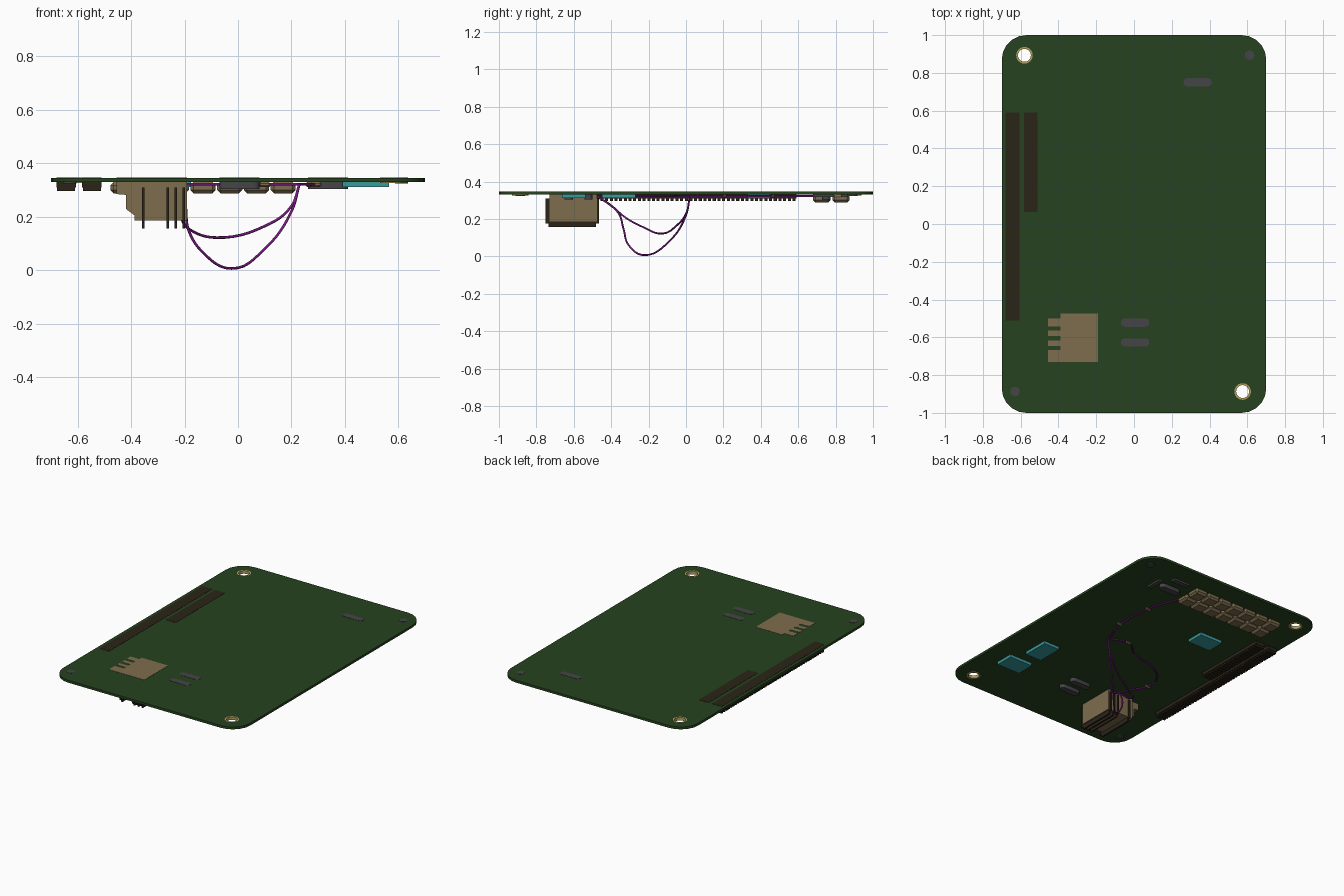
import bpy, bmesh, math
from mathutils import Matrix, Vector

if "Cube" in bpy.data.objects:
    bpy.data.objects.remove(bpy.data.objects["Cube"])


def mat(name, r, g, b):
    m = bpy.data.materials.new(name)
    m.diffuse_color = (r, g, b, 1)
    m.use_nodes = True
    m.node_tree.nodes["Principled BSDF"].inputs["Base Color"].default_value = m.diffuse_color
    return m


GREEN = mat("board_green", 0.02, 0.055, 0.014)
BEIGE = mat("beige_plastic", 0.21, 0.155, 0.075)
DARK = mat("dark_plastic", 0.024, 0.018, 0.009)
STEEL = mat("grey_steel", 0.06, 0.06, 0.065)
TEAL = mat("teal_chip", 0.04, 0.33, 0.34)
PURPLE = mat("purple_wire", 0.2, 0.01, 0.24)
BRASS = mat("brass", 0.45, 0.36, 0.12)
TOP, UNDER = 0.346, 0.33


def finish(name, bm, m):
    bmesh.ops.recalc_face_normals(bm, faces=bm.faces[:])
    me = bpy.data.meshes.new(name)
    bm.to_mesh(me)
    bm.free()
    ob = bpy.data.objects.new(name, me)
    bpy.context.collection.objects.link(ob)
    me.materials.append(m)
    return ob


def boxes(name, spans, m, bevel=0):
    """One object made of boxes, each (x0, x1, y0, y1, z0, z1)."""
    bm = bmesh.new()
    for x0, x1, y0, y1, z0, z1 in spans:
        c = Vector(((x0 + x1) / 2, (y0 + y1) / 2, (z0 + z1) / 2))
        s = Matrix.Diagonal((x1 - x0, y1 - y0, z1 - z0, 1))
        bmesh.ops.create_cube(bm, size=1, matrix=Matrix.Translation(c) @ s)
    ob = finish(name, bm, m)
    if bevel:
        b = ob.modifiers.new("Bevel", 'BEVEL')
        b.width, b.segments = bevel, 1
    return ob


def arc(cx, cy, r, a0=0, a1=360, n=24):
    closed = a1 - a0 == 360
    return [(cx + r * math.cos(math.radians(a0 + (a1 - a0) * i / n)),
             cy + r * math.sin(math.radians(a0 + (a1 - a0) * i / n)))
            for i in range(n if closed else n + 1)]


def plate(name, loops, z0, z1, m):
    """Filled flat outline (later loops are holes) extruded from z0 to z1."""
    cu = bpy.data.curves.new(name, 'CURVE')
    cu.dimensions, cu.fill_mode, cu.extrude = '2D', 'BOTH', (z1 - z0) / 2
    for pts in loops:
        sp = cu.splines.new('POLY')
        sp.points.add(len(pts) - 1)
        for p, (x, y) in zip(sp.points, pts):
            p.co = (x, y, 0, 1)
        sp.use_cyclic_u = True
    ob = bpy.data.objects.new(name, cu)
    bpy.context.collection.objects.link(ob)
    ob.location.z = (z0 + z1) / 2
    cu.materials.append(m)
    bpy.ops.object.select_all(action='DESELECT')
    ob.select_set(True)
    bpy.context.view_layer.objects.active = ob
    bpy.ops.object.convert(target='MESH')
    return bpy.context.object


def extrude_y(name, profile, ranges, m):
    """XZ profile swept over each y range."""
    bm = bmesh.new()
    for y0, y1 in ranges:
        f = bm.faces.new([bm.verts.new((x, y0, z)) for x, z in profile])
        g = bmesh.ops.extrude_face_region(bm, geom=[f])
        vs = [v for v in g["geom"] if isinstance(v, bmesh.types.BMVert)]
        bmesh.ops.translate(bm, verts=vs, vec=(0, y1 - y0, 0))
    return finish(name, bm, m)


def wire(name, pts):
    cu = bpy.data.curves.new(name, 'CURVE')
    cu.dimensions, cu.bevel_depth, cu.bevel_resolution = '3D', 0.005, 2
    cu.resolution_u, cu.use_fill_caps = 6, True
    sp = cu.splines.new('BEZIER')
    sp.bezier_points.add(len(pts) - 1)
    for p, co in zip(sp.bezier_points, pts):
        p.co = co
        p.handle_left_type = p.handle_right_type = 'AUTO'
    ob = bpy.data.objects.new(name, cu)
    bpy.context.collection.objects.link(ob)
    cu.materials.append(PURPLE)


# board with rounded corners and two mounting holes
holes = [(-0.58, 0.893), (0.575, -0.887)]
R = 0.13
outline = []
for k, (sx, sy) in enumerate([(1, 1), (-1, 1), (-1, -1), (1, -1)]):
    outline += arc(sx * (0.7 - R), sy * (1 - R), R, 90 * k, 90 * k + 90, 5)
plate("board", [outline] + [arc(x, y, 0.038) for x, y in holes], UNDER, TOP, GREEN)
for i, (x, y) in enumerate(holes):
    plate(f"mounting_ring_{i+1}", [arc(x, y, 0.044), arc(x, y, 0.034)], UNDER - 0.004, TOP + 0.0005, BRASS)
for i, (x, y) in enumerate([(0.612, 0.893), (-0.63, -0.887)]):
    plate(f"corner_plug_{i+1}", [arc(x, y, 0.025)], UNDER - 0.006, TOP + 0.0015, STEEL)

# pin headers: a base strip with a row of ribs underneath
for name, x0, x1, y0, y1 in [("long_header", -0.68, -0.607, -0.512, 0.59),
                             ("short_header", -0.583, -0.51, 0.063, 0.59)]:
    n = round((y1 - y0) / 0.025)
    p = (y1 - y0) / n
    spans = [(x0, x1, y0, y1, 0.309, TOP + 0.0015)]
    for i in range(n):
        yc = y0 + (i + 0.5) * p
        spans.append((x0 + 0.003, x1 - 0.003, yc - 0.008, yc + 0.008, 0.296, 0.31))
    boxes(name, spans, DARK)

# two rows of relay cells
boxes("relay_cells", [(-0.478 + 0.1 * i, -0.384 + 0.1 * i, y, y + 0.092, 0.288, UNDER)
                      for i in range(7) for y in (0.68, 0.782)], BEIGE, 0.012)

# large terminal block with stepped comb teeth and wrapping straps
boxes("terminal_block", [(-0.388, -0.19, -0.73, -0.475, 0.186, TOP + 0.0015)], BEIGE)
extrude_y("terminal_comb",
          [(-0.455, TOP + 0.0015), (-0.455, 0.285), (-0.42, 0.282), (-0.42, 0.23),
           (-0.387, 0.205), (-0.387, TOP + 0.0015)],
          [(-0.73, -0.668), (-0.645, -0.617), (-0.594, -0.565), (-0.542, -0.5)], BEIGE)
straps = []
for x in (-0.355, -0.263, -0.233, -0.203):
    a, b = x - 0.005, x + 0.005
    straps += [(a, b, -0.752, -0.73, 0.176, 0.31), (a, b, -0.485, -0.465, 0.176, 0.31),
               (a, b, -0.735, -0.482, 0.157, 0.187)]
boxes("terminal_straps", straps, DARK)

# teal chips
for i, (x, y, w, d) in enumerate([(-0.26, 0.388, 0.17, 0.12), (0.45, -0.36, 0.12, 0.18),
                                  (0.478, -0.6, 0.175, 0.125)]):
    boxes(f"chip_{i+1}", [(x - w / 2, x + w / 2, y - d / 2, y + d / 2, 0.311, UNDER)], TEAL)

# capsule crystals poking through the board
for i, (x, y) in enumerate([(0.337, 0.75), (0.006, -0.522), (0.006, -0.627)]):
    r, h = 0.022, 0.053
    ob = plate(f"crystal_{i+1}", [arc(x + h, y, r, -90, 90, 8) + arc(x - h, y, r, 90, 270, 8)],
               0.304, TOP + 0.0015, STEEL)
    bpy.ops.object.shade_smooth_by_angle()

# small flat parts near the back right corner
boxes("small_parts", [(0.27, 0.39, 0.83, 0.865, 0.318, UNDER),
                      (0.43, 0.46, 0.68, 0.79, 0.318, UNDER)], STEEL)

# wire clips
for i, (x, y) in enumerate([(0.275, 0.467), (0.29, 0.207), (0.1, 0.063), (-0.35, -0.283)]):
    boxes(f"wire_clip_{i+1}", [(x - 0.022, x + 0.022, y - 0.009, y + 0.009, 0.311, UNDER)], BEIGE, 0.006)

# wires: flat run to the relays, flat run to the block, two hanging loops
Z = 0.322
wire("relay_wire", [(0.225, 0.02, Z), (0.285, 0.207, Z), (0.275, 0.467, Z), (0.2, 0.7, Z)])
wire("flat_wire", [(0.225, 0.02, Z), (0.1, 0.063, Z), (-0.02, -0.02, Z), (-0.22, -0.08, Z),
                   (-0.33, -0.17, Z), (-0.35, -0.283, Z), (-0.29, -0.39, Z), (-0.25, -0.48, Z)])
wire("shallow_loop_wire", [(0.23, 0.02, Z), (0.2, 0.005, 0.24), (0.1, -0.05, 0.165),
                           (-0.08, -0.14, 0.122), (-0.18, -0.22, 0.152), (-0.215, -0.32, 0.205),
                           (-0.233, -0.41, 0.28), (-0.24, -0.48, Z)])
wire("deep_loop_wire", [(0.23, 0.02, Z), (0.2, 0.0, 0.22), (0.1, -0.09, 0.08),
                        (-0.025, -0.22, 0.0065), (-0.13, -0.31, 0.065), (-0.185, -0.335, 0.15),
                        (-0.195, -0.36, 0.23), (-0.2, -0.42, 0.285), (-0.205, -0.48, Z)])
